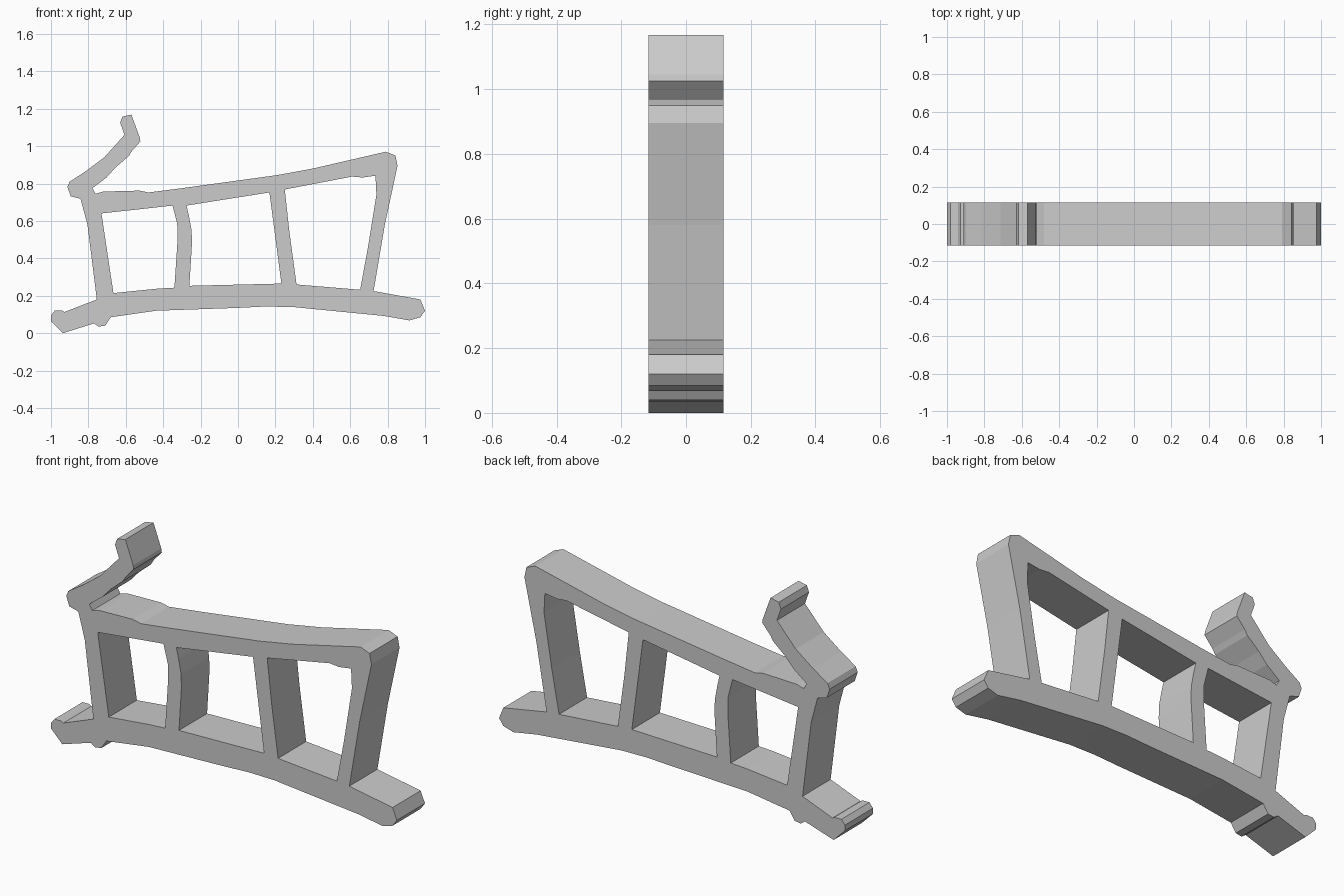
import bpy, bmesh
from math import pi
from mathutils import Matrix

HALF_DEPTH = 0.116

# Underside of the base rail, left to right, and its right tip
base_under = [(-1, .065), (-.935, 0), (-.77, .052), (-.745, .035), (-.71, .04),
              (-.68, .085), (-.435, .12), (0, .135), (.14, .142), (.29, .14),
              (.78, .092), (.917, .068), (.975, .085), (1, .12), (.975, .18), (.725, .225)]
# Right post and the sloped top rail, right to left
top_edge = [(.785, .58), (.853, .895), (.842, .95), (.79, .97), (.4, .88), (.21, .845),
            (-.3, .775), (-.48, .752), (-.527, .762), (-.72, .757), (-.762, .745)]
# Bent hook rising at the left end
hook = [(-.778, .775), (-.703, .832), (-.655, .885), (-.585, .945), (-.57, .97),
        (-.522, 1.025), (-.525, 1.045), (-.57, 1.168), (-.618, 1.158), (-.63, 1.125),
        (-.607, 1.06), (-.715, .94), (-.815, .865), (-.9, .81), (-.912, .782),
        (-.895, .732), (-.842, .718)]
# Outer side of the left post and the left tip of the base
left_edge = [(-.805, .58), (-.755, .18), (-.928, .113), (-.94, .12), (-.98, .12), (-1, .095)]

# Openings between the four posts
openings = [
    [(-.73, .64), (-.35, .682), (-.325, .585), (-.323, .5), (-.34, .243),
     (-.43, .238), (-.666, .214), (-.703, .46)],
    [(-.275, .682), (-.163, .7), (.168, .752), (.232, .265), (-.26, .253),
     (-.246, .48), (-.248, .55), (-.262, .625)],
    [(.25, .768), (.61, .837), (.665, .832), (.735, .842), (.74, .74), (.695, .46),
     (.653, .232), (.313, .26), (.275, .54)],
]

# Flat filled curve with holes, extruded to the full depth
curve = bpy.data.curves.new("frame_profile", 'CURVE')
curve.dimensions = '2D'
curve.fill_mode = 'BOTH'
curve.extrude = HALF_DEPTH
for loop in [base_under + top_edge + hook + left_edge] + openings:
    spline = curve.splines.new('POLY')
    spline.points.add(len(loop) - 1)
    for point, (x, z) in zip(spline.points, loop):
        point.co = (x, z, 0, 1)
    spline.use_cyclic_u = True

frame = bpy.data.objects.new("ladder_frame", curve)
bpy.context.collection.objects.link(frame)
bpy.context.view_layer.objects.active = frame
frame.select_set(True)
bpy.ops.object.convert(target='MESH')
frame = bpy.context.object

# Stand it upright, weld caps to sides, keep flat faces
bm = bmesh.new()
bm.from_mesh(frame.data)
bm.transform(Matrix.Rotation(pi / 2, 4, 'X'))
bmesh.ops.remove_doubles(bm, verts=bm.verts, dist=0.0005)
bmesh.ops.recalc_face_normals(bm, faces=bm.faces)
for face in bm.faces:
    face.smooth = False
bm.to_mesh(frame.data)
bm.free()
